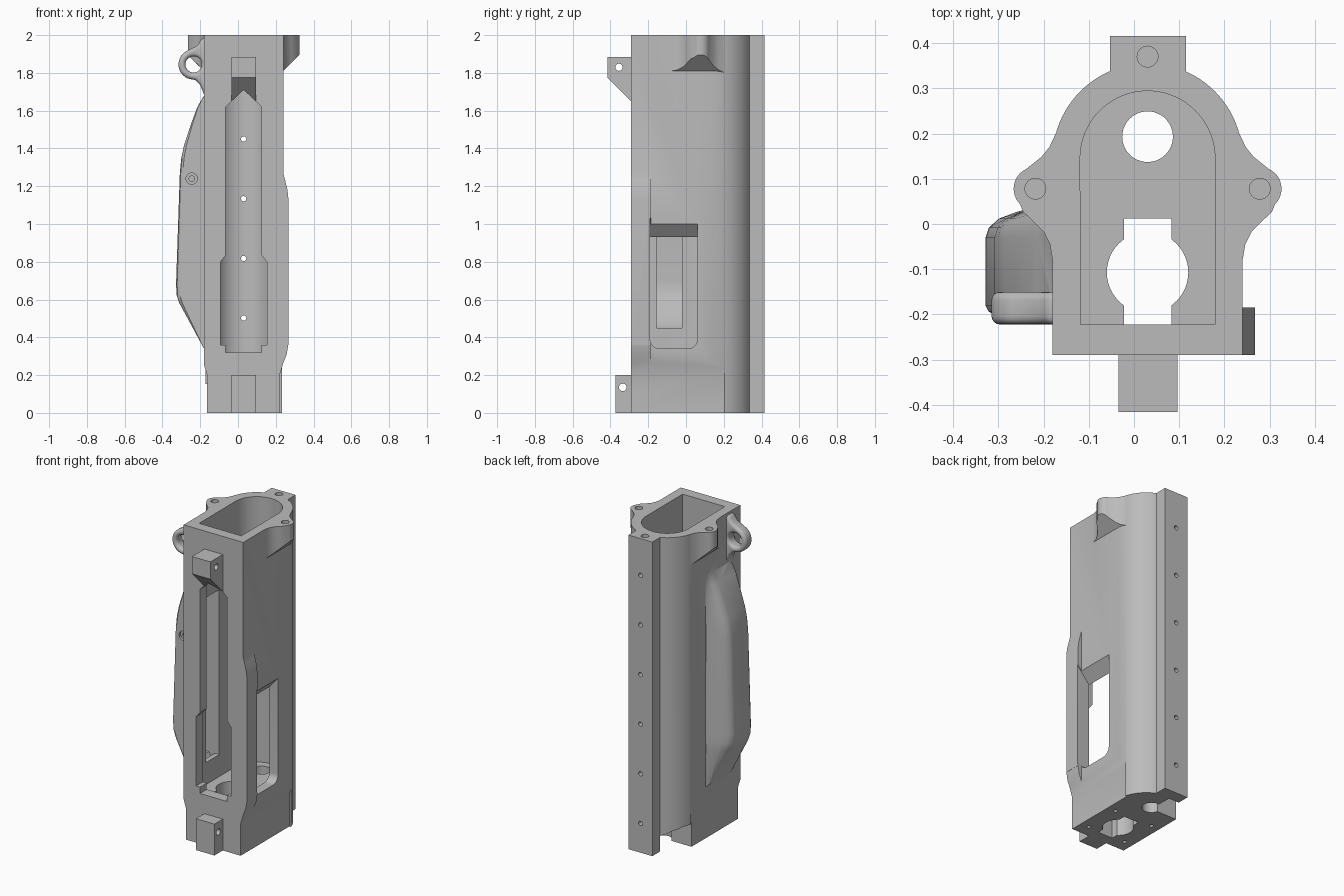
import bpy, bmesh, math
from mathutils import Vector

cube = bpy.data.objects.get("Cube")
if cube:
    bpy.data.objects.remove(cube, do_unlink=True)

grey = bpy.data.materials.new("plain_grey")
grey.diffuse_color = (0.5, 0.5, 0.5, 1)
grey.use_nodes = True
grey.node_tree.nodes["Principled BSDF"].inputs["Base Color"].default_value = (0.5, 0.5, 0.5, 1)

CX = 0.03  # symmetry line of the housing


def loft(name, stations):
    """Solid through matching loops of 3D points."""
    bm = bmesh.new()
    loops = [[bm.verts.new(p) for p in s] for s in stations]
    n = len(loops[0])
    for a, b in zip(loops, loops[1:]):
        for i in range(n):
            j = (i + 1) % n
            bm.faces.new((a[i], a[j], b[j], b[i]))
    bm.faces.new(loops[0][::-1])
    bm.faces.new(loops[-1])
    bmesh.ops.recalc_face_normals(bm, faces=bm.faces)
    mesh = bpy.data.meshes.new(name)
    bm.to_mesh(mesh)
    bm.free()
    mesh.materials.append(grey)
    ob = bpy.data.objects.new(name, mesh)
    bpy.context.collection.objects.link(ob)
    return ob


def place(p, axis, d):
    u, v = p
    return {"x": (d, u, v), "y": (u, d, v), "z": (u, v, d)}[axis]


def prism(name, pts, axis, a, b):
    return loft(name, [[place(p, axis, d) for p in pts] for d in (a, b)])


def box(name, x0, x1, y0, y1, z0, z1):
    return prism(name, [(x0, y0), (x1, y0), (x1, y1), (x0, y1)], "z", z0, z1)


def arc(c, r, a0, a1, n=24):
    return [(c[0] + r * math.cos(math.radians(a0 + (a1 - a0) * i / n)),
             c[1] + r * math.sin(math.radians(a0 + (a1 - a0) * i / n))) for i in range(n + 1)]


def drill(c, r, axis, a, b, n=32):
    return prism("drill", arc(c, r, 0, 360, n)[:-1], axis, a, b)


def apply(ob, kind, **settings):
    m = ob.modifiers.new(kind, kind)
    for k, v in settings.items():
        setattr(m, k, v)
    bpy.context.view_layer.objects.active = ob
    bpy.ops.object.modifier_apply(modifier=m.name)


def combine(ob, other, op):
    apply(ob, "BOOLEAN", object=other, operation=op, solver="EXACT")
    bpy.data.objects.remove(other, do_unlink=True)


# Housing shell: flat front, round back
housing = prism("housing", [(-0.18, -0.29), (0.24, -0.29)] + arc((CX, 0.145), 0.21, 0, 180, 48), "z", 0, 2)
adds = [box("back_rail", -0.053, 0.115, 0.25, 0.415, 0, 2)]

# Front lugs
adds.append(prism("upper_lug", [(-0.415, 1.885), (-0.415, 1.775), (-0.27, 1.63), (-0.27, 1.885)], "x", -0.034, 0.096))
adds.append(box("lower_lug", -0.034, 0.096, -0.374, -0.27, 0, 0.2))

# Side pad beside the window
adds.append(prism("side_pad", [(0.2, 0.1), (0.267, 0.1), (0.267, 1.13), (0.262, 1.18), (0.25, 1.23), (0.239, 1.27), (0.2, 1.27)],
                  "y", -0.29, -0.185))

# Screw bosses at the rim, with slanted undersides
BOSS = [(0.15, -0.1), (0.21, -0.08), (0.216, -0.045), (0.23, -0.017), (0.252, 0.005), (0.275, 0.027)]
BOSS += arc((0.248, 0.078), 0.048, -45, 65, 12) + [(0.235, 0.148), (0.217, 0.17), (0.203, 0.2), (0.15, 0.2)]
for side in (-1, 1):
    low = [(CX + side * u, v, 1.6 + u) for u, v in BOSS]
    high = [(CX + side * u, v, 2) for u, v in BOSS]
    adds.append(loft("screw_boss", [low, high]))

# Carrying eye
eye = prism("carrying_eye", [(-0.14, 1.66), (-0.18, 1.685), (-0.2, 1.735), (-0.225, 1.762)]
            + arc((-0.235, 1.845), 0.08, 265, 115, 20) + [(-0.215, 1.945), (-0.19, 1.985), (-0.14, 1.985)],
            "y", -0.222, -0.15)
combine(eye, drill((-0.235, 1.845), 0.043, "y", -0.4, 0), "DIFFERENCE")
apply(eye, "BEVEL", width=0.02, segments=4, limit_method="ANGLE", angle_limit=math.radians(50))
adds.append(eye)

# Side bulge, tapering into the wall towards the back
BULGE = [(-0.18, 0.34), (-0.31, 0.58), (-0.325, 0.625), (-0.328, 0.68), (-0.308, 1.27), (-0.3, 1.35),
         (-0.285, 1.42), (-0.245, 1.54), (-0.215, 1.62), (-0.18, 1.68)]


def bulge(name, inset, stations):
    loops = []
    for y, f in stations:
        ring = [(-0.18 + (x + 0.18) * f + inset, y, 1 + (z - 1) * (1 - inset * 2)) for x, z in BULGE]
        loops.append([(-0.15, y, ring[0][2])] + ring + [(-0.15, y, ring[-1][2])])
    return loft(name, loops)


adds.append(bulge("side_bulge", 0, [(-0.2, 0.88), (-0.193, 0.96), (-0.18, 1), (-0.03, 1), (-0.008, 0.95),
                                     (0.012, 0.8), (0.026, 0.55), (0.04, 0.22), (0.06, 0.01)]))
for part in adds:
    combine(housing, part, "UNION")

cuts = []
# Main chamber, open at the top
cuts.append(prism("chamber", [(-0.118, -0.222), (0.179, -0.222)] + arc((CX, 0.145), 0.149, 0, 180, 48), "z", 0.31, 2.1))
# Pocket inside the bulge
cuts.append(box("pocket_mouth", -0.21, -0.1, -0.155, -0.02, 0.45, 1.5))
cuts.append(bulge("pocket", 0.03, [(-0.155, 1), (-0.02, 1)]))
# Front slot with pointed top and wider lower part
half = [(0.095, 0.32), (0.095, 0.36), (0.123, 0.36), (0.123, 0.8), (0.095, 0.835), (0.095, 1.62)]
cuts.append(prism("front_slot", [(CX + u, z) for u, z in half] + [(CX, 1.71)]
                  + [(CX - u, z) for u, z in reversed(half)], "y", -0.5, -0.15))
# Side window with slanted head
sill = arc((-0.14, 0.39), 0.05, 180, 270, 8) + arc((0.01, 0.39), 0.05, 270, 360, 8)
cuts.append(loft("side_window", [[(x, y, z) for y, z in sill + [(0.06, top), (-0.19, top)]]
                                  for x, top in ((0.12, 0.862), (0.3, 1.07))]))
# Narrowed foot on both sides
cuts.append(prism("foot_trim", [(0.222, -0.1), (0.222, 0.205), (0.24, 0.265), (0.258, 0.31), (0.266, 0.36),
                                (0.4, 0.36), (0.4, -0.1)], "y", -0.5, 0.2))
cuts.append(prism("foot_trim", [(-0.165, -0.1), (-0.165, 0.205), (-0.182, 0.26), (-0.4, 0.26), (-0.4, -0.1)],
                  "y", -0.5, 0.2))
# Floor openings: keyed hole, round hole and side relief
cuts.append(drill((CX, -0.107), 0.09, "z", -0.1, 0.4, 48))
cuts.append(box("key", -0.022, 0.083, -0.222, 0.012, -0.1, 0.4))
cuts.append(drill((CX, 0.193), 0.056, "z", -0.1, 0.4, 48))
cuts.append(prism("relief", [(0.18, -0.1), (0.338, -0.1), (0.338, 0.1), (0.3, 0.13), (0.25, 0.15), (0.18, 0.155)],
                  "x", -0.3, 0.02))
for sx in (-1, 1):
    cuts.append(drill((CX + 0.248 * sx, 0.078), 0.023, "z", 1.9, 2.1))
    for y in (-0.21, 0.03):
        cuts.append(drill((CX + 0.135 * sx, y), 0.012, "z", -0.1, 0.1, 16))
cuts.append(drill((CX, 0.37), 0.023, "z", 1.9, 2.1))
# Holes along the rail and through the lugs
for i in range(6):
    cuts.append(drill((CX, 0.186 + 0.316 * i), 0.014, "y", 0.27, 0.5, 20))
cuts.append(drill((-0.355, 1.83), 0.019, "x", -0.1, 0.16, 20))
cuts.append(drill((-0.335, 0.135), 0.02, "x", -0.1, 0.16, 20))
# Screw seat on the bulge
cuts.append(drill((-0.245, 1.24), 0.03, "y", -0.3, -0.185, 24))
cuts.append(drill((-0.245, 1.24), 0.015, "y", -0.3, -0.1, 20))
for part in cuts:
    combine(housing, part, "DIFFERENCE")

bpy.ops.object.select_all(action="DESELECT")
housing.select_set(True)
bpy.context.view_layer.objects.active = housing
bpy.ops.object.shade_smooth_by_angle(angle=math.radians(30))
